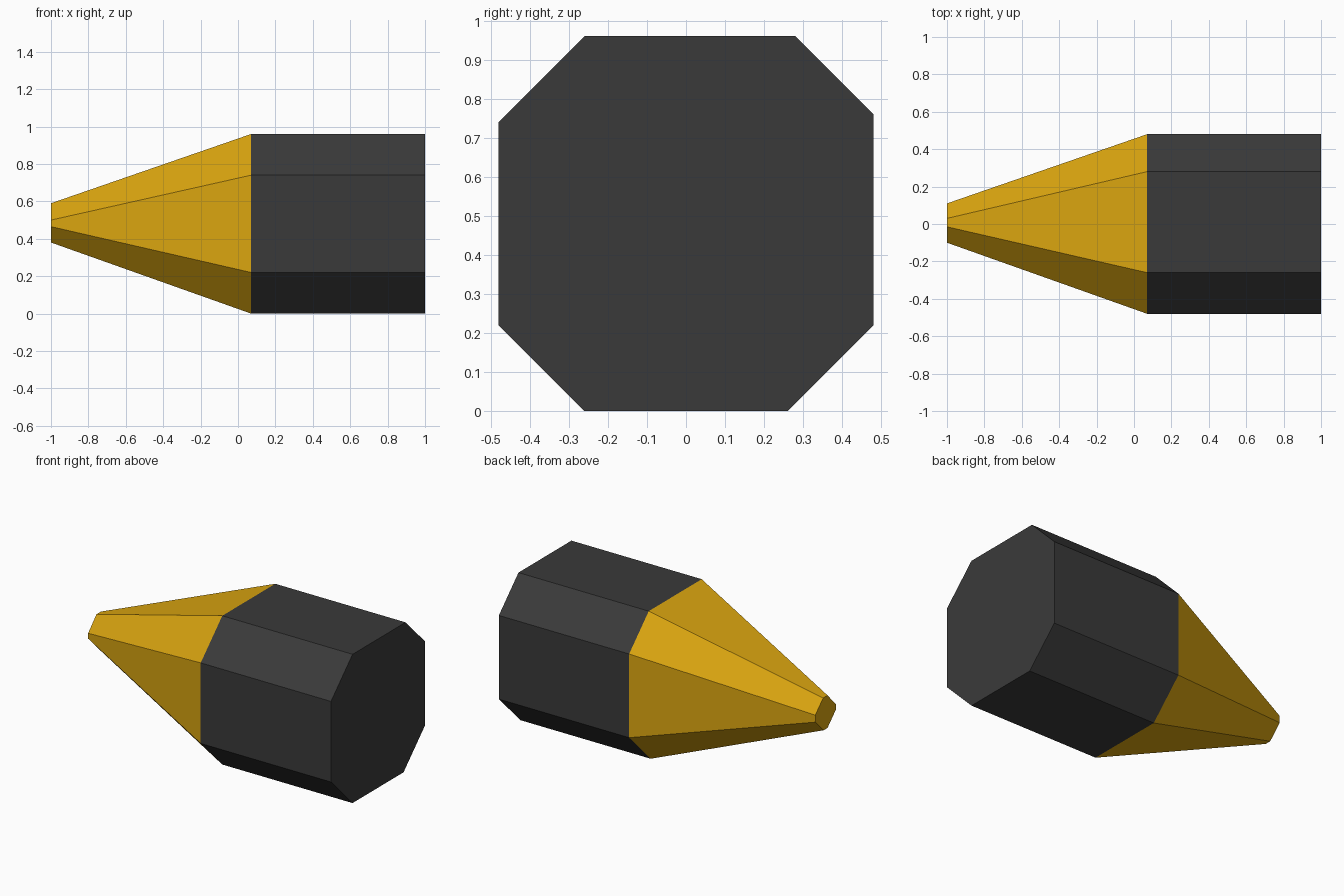
import bpy, bmesh

if "Cube" in bpy.data.objects:
    bpy.data.objects.remove(bpy.data.objects["Cube"])

def material(name, rgb):
    m = bpy.data.materials.new(name)
    m.diffuse_color = (*rgb, 1)
    m.use_nodes = True
    m.node_tree.nodes["Principled BSDF"].inputs["Base Color"].default_value = m.diffuse_color
    return m

gold = material("gold", (0.70, 0.375, 0.005))
charcoal = material("charcoal", (0.042, 0.042, 0.042))

# Slightly irregular octagon cross-sections as (y, z)
BODY = [(-0.26, 0.96), (0.28, 0.96), (0.48, 0.76), (0.48, 0.22),
        (0.26, 0.0), (-0.26, 0.0), (-0.48, 0.22), (-0.48, 0.74)]
TIP = [(-0.015, 0.59), (0.03, 0.59), (0.11, 0.51), (0.11, 0.465),
       (0.025, 0.38), (-0.015, 0.38), (-0.10, 0.465), (-0.10, 0.50)]

def loft(name, x0, ring0, x1, ring1, mat, cap_start, cap_end):
    """Flat-sided loft between two matching rings, with optional caps."""
    bm = bmesh.new()
    a = [bm.verts.new((x0, y, z)) for y, z in ring0]
    b = [bm.verts.new((x1, y, z)) for y, z in ring1]
    n = len(a)
    for i in range(n):
        j = (i + 1) % n
        bm.faces.new((a[i], a[j], b[j], b[i]))
    if cap_start:
        bm.faces.new(a[::-1])
    if cap_end:
        bm.faces.new(b)
    bm.normal_update()
    # Make the side walls point away from the axis
    f = max(bm.faces, key=lambda f: f.calc_center_median().z)
    if f.normal.z < 0:
        bmesh.ops.reverse_faces(bm, faces=bm.faces[:])
    me = bpy.data.meshes.new(name)
    bm.to_mesh(me)
    bm.free()
    me.materials.append(mat)
    ob = bpy.data.objects.new(name, me)
    bpy.context.collection.objects.link(ob)
    return ob

# Straight shaft and tapered nose meeting at one seam
SEAM = 0.07
loft("shaft", SEAM, BODY, 1.0, BODY, charcoal, False, True)
loft("tapered_tip", -1.0, TIP, SEAM, BODY, gold, True, False)
